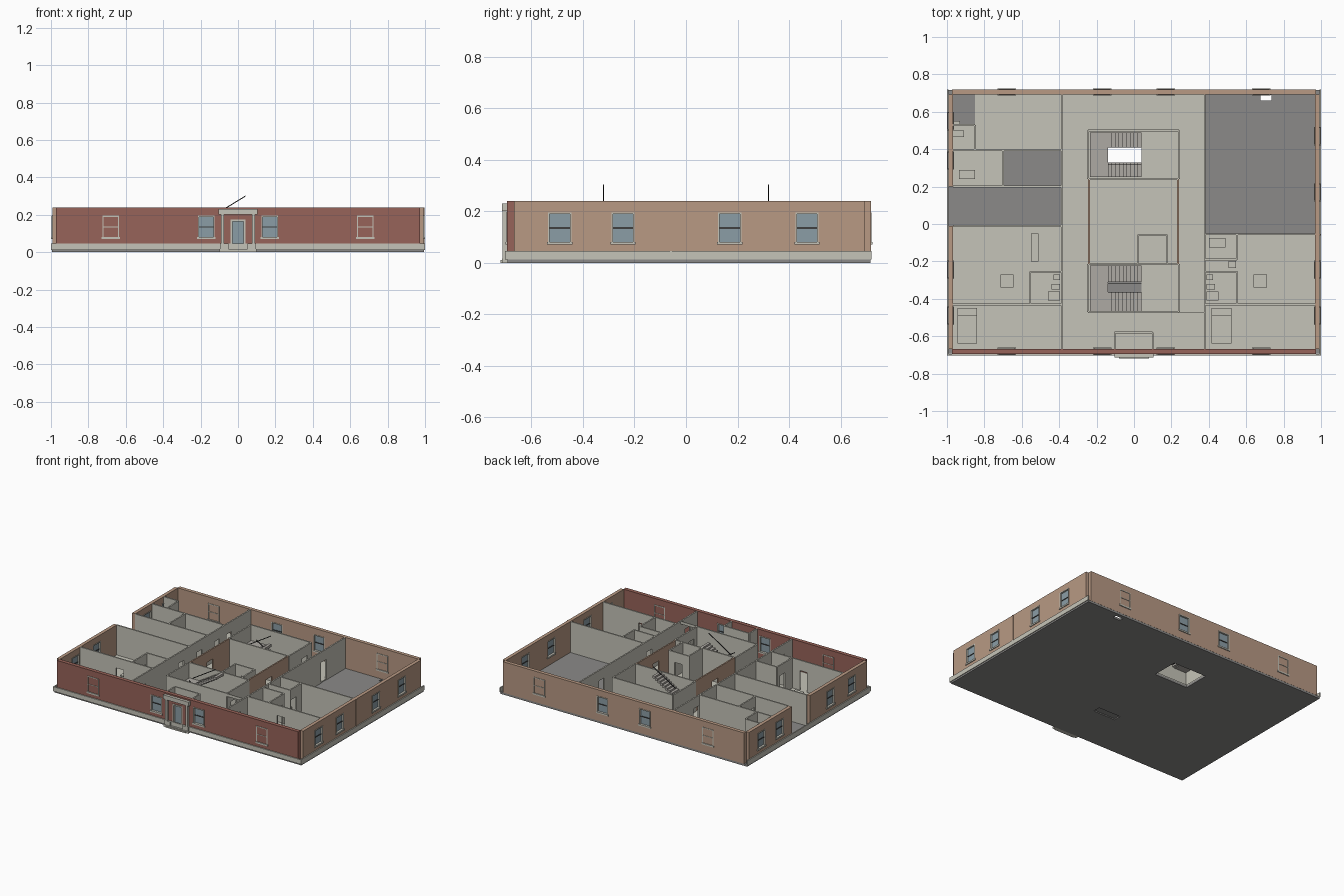
import bpy, bmesh
from mathutils import Vector

if "Cube" in bpy.data.objects:
    bpy.data.objects.remove(bpy.data.objects["Cube"])

def mat(name, r, g, b):
    m = bpy.data.materials.new(name)
    m.diffuse_color = (r, g, b, 1)
    m.use_nodes = True
    m.node_tree.nodes["Principled BSDF"].inputs["Base Color"].default_value = m.diffuse_color
    return m

RED = mat("red_brick", .31, .125, .10)
TAN = mat("tan_brick", .48, .32, .23)
CREAM = mat("plaster", .56, .55, .48)
DARK = mat("concrete", .26, .255, .25)
GLASS = mat("glass", .26, .34, .38)
STEEL = mat("steel", .05, .05, .05)
STEP = mat("tread", .42, .40, .37)
TOP = .24       # wall top
FL = .022       # finished floor level

def finish(name, bm, m):
    bmesh.ops.recalc_face_normals(bm, faces=bm.faces)
    me = bpy.data.meshes.new(name)
    bm.to_mesh(me)
    bm.free()
    me.materials.append(m)
    ob = bpy.data.objects.new(name, me)
    bpy.context.collection.objects.link(ob)
    return ob

def boxes(name, items, m):
    """One object from several (x0,x1,y0,y1,z0,z1) boxes."""
    bm = bmesh.new()
    for x0, x1, y0, y1, z0, z1 in items:
        vs = bmesh.ops.create_cube(bm, size=1)["verts"]
        for v in vs:
            v.co = Vector((x0 if v.co.x < 0 else x1, y0 if v.co.y < 0 else y1, z0 if v.co.z < 0 else z1))
    return finish(name, bm, m)

def plate(name, axis, lo, hi, rect, holes, m):
    """Flat panel of thickness lo..hi along axis, with rectangular holes (u0,u1,v0,v1)."""
    place = {'x': lambda u, v, w: (w, u, v), 'y': lambda u, v, w: (u, w, v), 'z': lambda u, v, w: (u, v, w)}[axis]
    cut = lambda a, b, k: sorted({a, b} | {min(max(h[i], a), b) for h in holes for i in (k, k + 1)})
    us, vs = cut(rect[0], rect[1], 0), cut(rect[2], rect[3], 2)
    bm = bmesh.new()
    for a, b in zip(us, us[1:]):
        for c, d in zip(vs, vs[1:]):
            u, v = (a + b) / 2, (c + d) / 2
            if not any(h[0] < u < h[1] and h[2] < v < h[3] for h in holes):
                bm.faces.new([bm.verts.new(place(p, q, lo)) for p, q in ((a, c), (b, c), (b, d), (a, d))])
    bmesh.ops.remove_doubles(bm, verts=bm.verts, dist=1e-5)
    ext = bmesh.ops.extrude_face_region(bm, geom=bm.faces[:], use_keep_orig=True)["geom"]
    move = Vector(place(0, 0, hi - lo))
    bmesh.ops.translate(bm, vec=move, verts=[e for e in ext if isinstance(e, bmesh.types.BMVert)])
    return finish(name, bm, m)

# Ground slab and finished floors
hole_back = (-.23, .04, .265, .46)
hole_front = (-.14, .04, -.365, -.31)
hole_vent = (.675, .735, .66, .69)
plate("ground_slab", 'z', 0, .015, (-.995, .995, -.692, .717), [hole_back, hole_front, hole_vent], DARK)
boxes("pit_cover", [(-.14, .04, -.365, -.31, .008, .014)], DARK)
plate("finished_floor", 'z', .015, FL, (-.97, .97, -.67, .695),
      [hole_back, hole_front, (.38, .97, -.05, .695), (-.97, -.85, .53, .695),
       (-.7, -.39, .2, .395), (-.97, -.39, -.01, .2)], CREAM)

# Plinth on the front and both sides
boxes("plinth", [(-1, 1, -.702, -.694, .012, .045), (-1, -.992, -.694, .72, .012, .045),
                 (.992, 1, -.694, .72, .012, .045)], CREAM)

# Outer walls with windows
WZ0, WZ1 = .075, .195
def opening(c):
    return (c - .045, c + .045, WZ0, WZ1)

def window(name, axis, lo, hi, c, blind):
    a, b, z0, z1 = opening(c)
    mid, t, e = (lo + hi) / 2, .006, .003
    put = (lambda u0, u1, w0, w1, p, q: (w0, w1, u0, u1, p, q)) if axis == 'x' else \
          (lambda u0, u1, w0, w1, p, q: (u0, u1, w0, w1, p, q))
    l, h = lo - e, hi + e
    bars = [put(a, a + t, l, h, z0, z1), put(b - t, b, l, h, z0, z1),
            put(a, b, l, h, z1 - t, z1), put(a - .004, b + .004, l - .003, h + .003, z0 - .005, z0 + t),
            ]
    zc = (z0 + z1) / 2
    if blind:
        bars.append(put(a, b, l, h, zc - .002, zc + .002))
    boxes(name + "_frame", bars, CREAM)
    if not blind:
        boxes(name + "_glass", [put(a, b, mid - .003, mid + .003, z0, z1)], GLASS)
        boxes(name + "_rail", [put(a, b, mid - .007, mid + .007, zc - .003, zc + .003)], STEEL)

def outer_wall(name, axis, lo, hi, rect, centres, blind, extra, m):
    plate(name, axis, lo, hi, rect, [opening(c) for c in centres if c not in blind] + extra, m)
    for i, c in enumerate(centres):
        window(f"{name}_window_{i}", axis, lo, hi, c, c in blind)

cs = [-.68, -.17, .17, .68]
door_hole = (-.04, .04, .0, .175)
outer_wall("front_wall", 'y', -.695, -.667, (-.972, .972, .015, TOP), cs, (-.68, .68), [door_hole], RED)
outer_wall("back_wall", 'y', .692, .718, (-.972, .972, .015, TOP), cs, (-.68, .68), [], TAN)
outer_wall("right_wall", 'x', .968, .993, (-.667, .692, .015, TOP), [-.49, -.245, .17, .47], (), [], TAN)
outer_wall("left_wall_front", 'x', -.993, -.968, (-.667, -.01, .015, TOP), [-.49, -.245], (), [], TAN)
outer_wall("left_wall_back", 'x', -.993, -.968, (.2, .692, .015, TOP), [.34, .55], (), [], TAN)
boxes("right_wall_downpipe", [(.993, .997, -.062, -.054, .045, TOP)], TAN)

# Entrance: surround, door, steps
boxes("entrance_surround", [(-.103, .103, -.715, -.695, .2, .23), (-.09, -.074, -.712, -.695, .015, .2),
                            (.074, .09, -.712, -.695, .015, .2), (-.095, -.05, -.712, -.695, .015, .045),
                            (.05, .095, -.712, -.695, .015, .045)], CREAM)
boxes("entrance_frame", [(-.04, -.03, -.699, -.667, .015, .175), (.03, .04, -.699, -.667, .015, .175),
                         (-.04, .04, -.699, -.667, .165, .175)], CREAM)
boxes("entrance_door", [(-.03, .03, -.684, -.678, .02, .165)], GLASS)
boxes("entrance_steps", [(-.1, .1, -.715, -.69, 0, .016), (-.08, .08, -.72, -.69, 0, .01)], CREAM)

# Inner partitions: (axis, position, start, end, door centres)
T = .005
parts = [
    ('x', -.385, -.667, .692, [-.55, -.11, .1, .3, .44]), ('x', .378, -.667, .692, [-.55, -.11, .44]),
    ('y', .395, -.968, -.385, []), ('y', .2, -.968, -.385, []),
    ('y', -.01, -.968, -.385, []), ('y', -.43, -.968, -.385, [-.65]),
    ('x', -.7, .2, .395, [.25]), ('x', -.85, .395, .53, [.45]), ('y', .53, -.968, -.85, []),
    ('x', -.555, -.43, -.255, [-.31]), ('y', -.255, -.555, -.385, []),
    ('y', -.055, .378, .968, []), ('y', -.43, .378, .968, [.65]),
    ('x', .55, -.19, -.055, [-.15]), ('y', -.19, .378, .55, []),
    ('x', .55, -.43, -.255, [-.31]), ('y', -.255, .378, .55, []),
    # stair and lift core
    ('x', -.245, -.47, -.215, []), ('x', -.245, .24, .5, []),
    ('x', .24, -.47, -.215, [-.4]), ('x', .24, .24, .5, [.42]),
    ('y', -.47, -.245, .24, []), ('y', .5, -.245, .24, []),
    ('y', .24, -.24, .235, []), ('y', -.215, -.24, .235, []),
    # lift shaft and lobby
    ('x', .02, -.21, -.06, []), ('x', .178, -.21, -.06, []), ('y', -.06, .02, .178, [.1]),
    ('x', -.103, -.667, -.58, []), ('x', .1, -.667, -.58, []), ('y', -.58, -.103, .1, [0]),
]
for i, (ax, p, a, b, doors) in enumerate(parts):
    plate(f"partition_{i}", ax, p - T, p + T, (a, b, .015, TOP),
          [(c - .03, c + .03, 0, .165) for c in doors], CREAM)
for x in (-.24, .235):
    plate("core_brick_wall", 'x', x - T, x + T, (-.215, .24, .015, TOP), [(-.02, .05, 0, .165)], TAN)
boxes("corridor_beam", [(.24, .375, -.477, -.472, .22, TOP)], CREAM)

# Two dog-leg stairs, mirrored front and back
N, X0, X1, MID = 9, -.14, .04, .13
dx, dz = (X1 - X0) / N, (MID - FL) / N
for name, outer, inner in (("front", (-.465, -.365), (-.31, -.222)), ("back", (.41, .49), (.25, .328))):
    steps = []
    for i in range(N):
        z = FL + (i + 1) * dz
        steps.append((X1 - (i + 1) * dx, X1 - i * dx, *outer, z - dz - .006, z))
        z = MID + (i + 1) * dz
        steps.append((X0 + i * dx, X0 + (i + 1) * dx, *inner, z - dz - .006, z))
    boxes(name + "_stair_flights", steps, STEP)
    ys = outer + inner
    boxes(name + "_stair_landing", [(-.235, X0, min(ys), max(ys), MID - .01, MID)], STEP)
    # sloping handrails beside the stairwell
    y_up = -.32 if name == "front" else .32
    y_low = outer[1] if name == "front" else outer[0]
    for tag, y, za, zb in (("upper", y_up, MID + .06, .30), ("lower", y_low, MID + .06, FL + .06)):
        rail = boxes(f"{name}_stair_{tag}_handrail", [(X0, X1, y - .002, y + .002, -.003, .003)], STEEL)
        for v in rail.data.vertices:
            v.co.z += za if v.co.x < -.05 else zb

# Furniture
for name, x in (("left", -.945), ("right", .415)):
    boxes(name + "_bed", [(x, x + .105, -.64, -.49, FL, .055), (x, x + .105, -.49, -.45, FL, .065)], CREAM)
for x in (-.68, .675):
    boxes("table", [(x - .035, x + .035, -.34, -.27, .06, .066),
                    *[(x + s * .03 - .003, x + s * .03 + .003, y - .003, y + .003, FL, .06)
                      for s in (-1, 1) for y in (-.333, -.277)]], CREAM)
boxes("counter", [(-.55, -.51, -.2, -.05, FL, .075)], CREAM)
boxes("bathtub", [(.4, .49, -.125, -.075, FL, .055)], CREAM)
boxes("cabinet", [(.505, .545, -.235, -.197, FL, .08)], CREAM)
boxes("desk", [(-.935, -.85, .24, .29, FL, .065)], CREAM)
for s, x in ((1, .388), (-1, -.395)):
    def side(w, y0, y1, z):
        return (min(x, x + s * w), max(x, x + s * w), y0, y1, FL, z)
    boxes("bathroom_fixtures", [side(.035, -.3, -.27, .07), side(.045, -.35, -.32, .05),
                                side(.065, -.41, -.36, .055)], CREAM)
boxes("small_bathroom_fixtures", [(-.968, -.91, .465, .5, FL, .055), (-.968, -.93, .535, .55, FL, .07)], CREAM)
